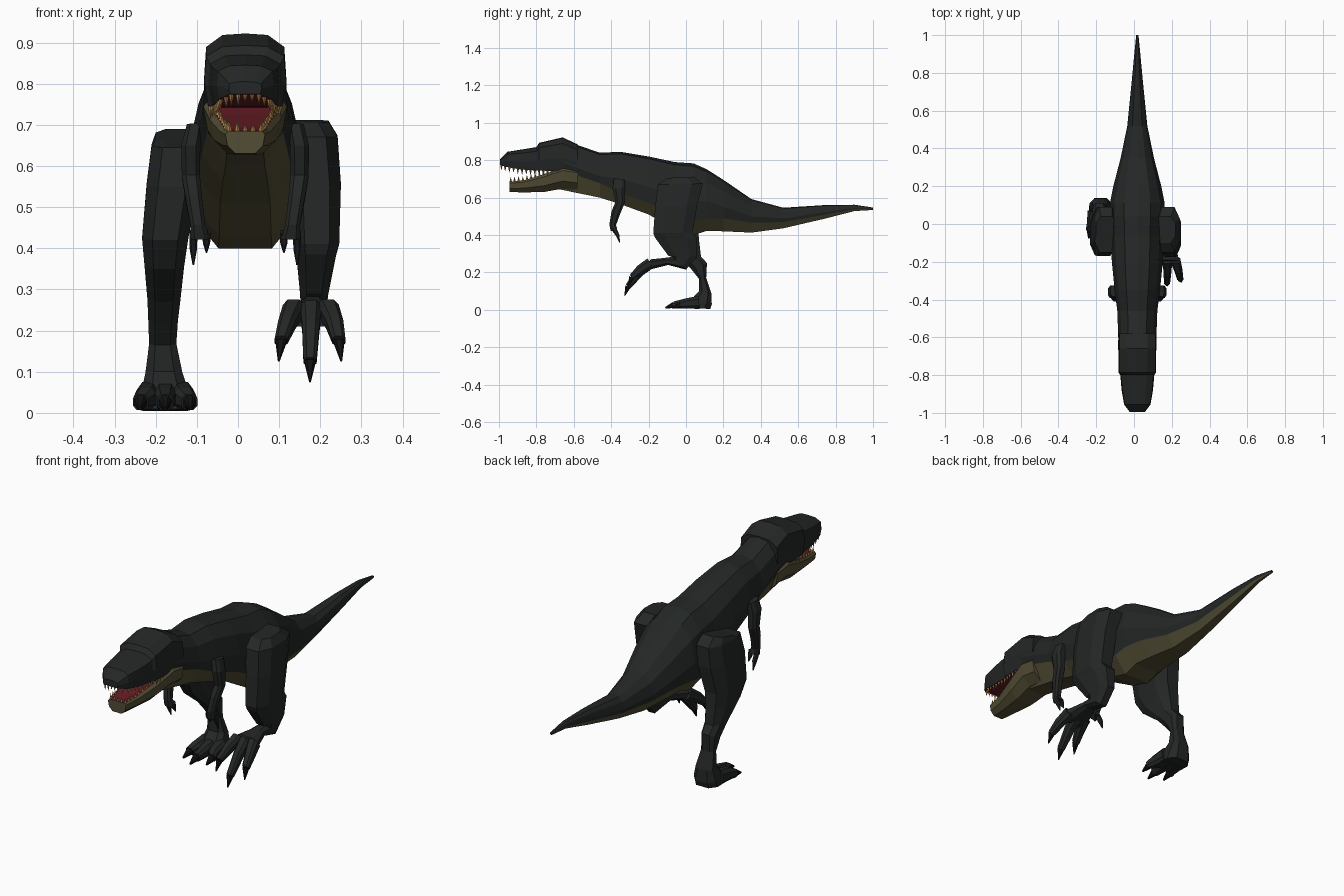
import bpy, bmesh, math
from mathutils import Vector, Matrix

if "Cube" in bpy.data.objects:
    bpy.data.objects.remove(bpy.data.objects["Cube"])

CX = 0.0175  # body axis


def mat(name, rgb):
    m = bpy.data.materials.new(name)
    m.diffuse_color = (*rgb, 1)
    m.use_nodes = True
    m.node_tree.nodes["Principled BSDF"].inputs["Base Color"].default_value = m.diffuse_color
    return m


HIDE = mat("hide", (0.017, 0.020, 0.019))
BELLY = mat("belly", (0.085, 0.075, 0.035))
MOUTH = mat("mouth", (0.13, 0.012, 0.018))
TOOTH = mat("tooth", (0.45, 0.25, 0.08))
CLAW = mat("claw", (0.006, 0.006, 0.006))


def finish(name, bm, mats):
    bmesh.ops.recalc_face_normals(bm, faces=bm.faces)
    me = bpy.data.meshes.new(name)
    bm.to_mesh(me)
    bm.free()
    for m in mats:
        me.materials.append(m)
    ob = bpy.data.objects.new(name, me)
    bpy.context.collection.objects.link(ob)
    return ob


def loft(name, sections, ring, mats, second=()):
    """Skin sections ((y,z) low, (y,z) high, cx, half width).
    ring: half profile (x fraction, t low->high) from top to bottom, or a function of
    the section number; faces whose half-profile index is in 'second' get mats[1]."""
    bm = bmesh.new()
    rings = []
    for k, (a, b, cx, hx) in enumerate(sections):
        half = ring(k) if callable(ring) else ring
        n = len(half)
        pts = [(x, t, i) for i, (x, t) in enumerate(half)]
        pts += [(-x, t, i) for x, t, i in reversed(pts) if x > 0]
        rings.append([bm.verts.new((cx + x * hx, a[0] + (b[0] - a[0]) * t,
                                    a[1] + (b[1] - a[1]) * t)) for x, t, i in pts])
        idx = [p[2] for p in pts]
    for r, s in zip(rings, rings[1:]):
        for i in range(len(r)):
            j = (i + 1) % len(r)
            f = bm.faces.new((r[i], r[j], s[j], s[i]))
            # a face is coloured when both of its edges lie in the second zone
            f.material_index = int(idx[i] in second and idx[j] in second)
    bm.faces.new(rings[0])
    bm.faces.new(rings[-1])
    return finish(name, bm, mats)


OCT = [(0.55, 1), (1, 0.75), (1, 0.25), (0.55, 0)]


def tube(name, pts, material, ring=OCT):
    """Limb through points (x, y, z, radius, half width)."""
    secs = []
    for i, (x, y, z, r, w) in enumerate(pts):
        p, q = pts[max(i - 1, 0)], pts[min(i + 1, len(pts) - 1)]
        d = Vector((q[1] - p[1], q[2] - p[2])).normalized() * r
        secs.append(((y - d.y, z + d.x), (y + d.y, z - d.x), x, w))
    return loft(name, secs, ring, [material])


# Body, neck and tail: y, bottom, top, half width, height of the pale underside
trunk = [(-.68, .645, .915, .098, .40), (-.46, .60, .84, .106, .32),
         (-.35, .565, .845, .12, .22), (-.20, .51, .82, .135, .2),
         (-.06, .43, .79, .14, .2), (.04, .40, .783, .145, .2),
         (.11, .422, .752, .145, .2), (.20, .42, .695, .127, .25),
         (.35, .413, .592, .088, .3), (.52, .436, .546, .053, .3),
         (.74, .487, .56, .031, .3), (.90, .528, .562, .016, .3), (1, .534, .547, .006, .3)]


def trunk_ring(k):
    s = trunk[k][4]
    return [(0, 1), (.48, .96), (.84, .78), (1, max(.48, s + .15)), (.88, s), (.45, 0)]


loft("body", [((y, b), (y, t), CX, w) for y, b, t, w, s in trunk],
     trunk_ring, [HIDE, BELLY], (4, 5))

# Skull with a red palate
skull = [(-.995, .775, .805, .04), (-.955, .763, .845, .07), (-.88, .75, .857, .083),
         (-.80, .745, .87, .09), (-.785, .745, .893, .1), (-.66, .74, .922, .1), (-.58, .72, .885, .1)]
loft("skull", [((y, b), (y, t), CX, w) for y, b, t, w in skull],
     [(0, 1), (.55, .98), (.95, .82), (1, .4), (.9, 0)], [HIDE, MOUTH], (4,))

# Lower jaw with a red floor
jaw = [(-.945, .63, .685, .048), (-.87, .628, .692, .06), (-.76, .63, .725, .085),
       (-.66, .648, .762, .102), (-.58, .64, .75, .1)]
loft("lower_jaw", [((y, b), (y, t), CX, w) for y, b, t, w in jaw],
     [(.85, 1), (1, .85), (.9, .35), (.5, 0)], [BELLY, MOUTH], (0,))


# Teeth along the rims of both jaws
def teeth(name, rows, level, inset, down, count, length):
    bm = bmesh.new()
    path = [(r[0] + .008, r[level], r[3] * inset) for r in rows]
    front = path[0]
    spots = [(front[2] * (i / 2 - 1), front[0], front[1]) for i in range(5)]
    for i in range(count):
        y = front[0] + .02 + (-.715 - front[0]) * i / count
        for p, q in zip(path, path[1:]):
            if p[0] <= y < q[0]:
                f = (y - p[0]) / (q[0] - p[0])
                z, w = p[1] + (q[1] - p[1]) * f, p[2] + (q[2] - p[2]) * f
                spots += [(w, y, z), (-w, y, z)]
                break
    for i, (x, y, z) in enumerate(spots):
        h = length * (1, .7, .85)[(i // 2) % 3]
        m = Matrix.Translation((CX + x, y, z + (-h / 2 if down else h / 2)))
        if down:
            m = m @ Matrix.Rotation(math.pi, 4, 'X')
        bmesh.ops.create_cone(bm, cap_ends=True, segments=4, radius1=.0065,
                              radius2=0, depth=h, matrix=m)
    finish(name, bm, [TOOTH])


teeth("upper_teeth", skull, 1, .84, True, 12, .03)
teeth("lower_teeth", jaw, 2, .8, False, 10, .026)

# Raised leg (right side): front point, back point, centre x, half width
loft("raised_leg", [
    ((-.10, .705), (.04, .712), .165, .055), ((-.15, .67), (.09, .675), .18, .062),
    ((-.165, .55), (.06, .56), .19, .06), ((-.175, .41), (.035, .41), .192, .054),
    ((-.165, .385), (.06, .38), .19, .048), ((-.095, .29), (.06, .285), .185, .034),
    ((-.075, .283), (.0, .215), .183, .03), ((-.12, .277), (-.095, .24), .18, .033),
    ((-.19, .27), (-.215, .21), .177, .064)], OCT, [HIDE])

# Standing leg (left side)
loft("standing_leg", [
    ((-.10, .655), (.04, .69), -.145, .055), ((-.15, .645), (.09, .655), -.15, .06),
    ((-.17, .55), (.09, .56), -.16, .062), ((-.165, .42), (.065, .43), -.177, .056),
    ((-.12, .35), (.07, .37), -.179, .048), ((-.02, .27), (.08, .285), -.18, .04),
    ((.03, .215), (.112, .25), -.182, .036), ((.07, .165), (.108, .17), -.183, .033),
    ((.07, .1), (.135, .09), -.18, .045), ((.03, .058), (.138, .03), -.177, .058),
    ((.0, .01), (.13, .005), -.177, .06)], OCT, [HIDE])

# Three toes and claws per foot
for i in (-1, 0, 1):
    mid = 1 - abs(i)
    x = .177 + .042 * i
    tip = (.175 + .07 * i, -.29 - .02 * mid, .175 - .05 * mid)
    tube("raised_toe", [(x, -.19, .25, .03, .026),
                        (x + .016 * i, -.245, .215 - .01 * mid, .025, .021),
                        (*tip, .016, .016)], HIDE)
    tube("raised_claw", [(*tip, .015, .014),
                         (tip[0] + .006 * i, tip[1] - .018, tip[2] - .05, .002, .002)], CLAW)
    x = -.177 + .04 * i
    tip = (-.177 + .059 * i, -.03 - .035 * mid, .026)
    tube("standing_toe", [(x, .07, .04, .035, .028), (x + .008 * i, .0, .034, .027, .025),
                          (*tip, .019, .019)], HIDE)
    tube("standing_claw", [(*tip, .017, .015),
                           (tip[0] + .003 * i, tip[1] - .045, .011, .004, .004)], CLAW)

# Small arms with two fingers each
for s in (-1, 1):
    tube("arm", [(CX + s * .122, -.355, .70, .03, .02), (CX + s * .132, -.36, .65, .033, .023),
                 (CX + s * .132, -.352, .575, .025, .022), (CX + s * .125, -.375, .52, .024, .02),
                 (CX + s * .115, -.392, .455, .018, .018), (CX + s * .11, -.385, .425, .018, .024)],
         HIDE)
    for dx, dy, dz in ((-.016, .0, .03), (.016, .012, .0)):
        x = CX + s * (.11 + dx)
        tube("finger", [(x, -.388, .44, .012, .01), (x, -.378 + dy, .40 + dz / 2, .01, .009),
                        (x, -.366 + dy, .36 + dz, .002, .002)], HIDE)
